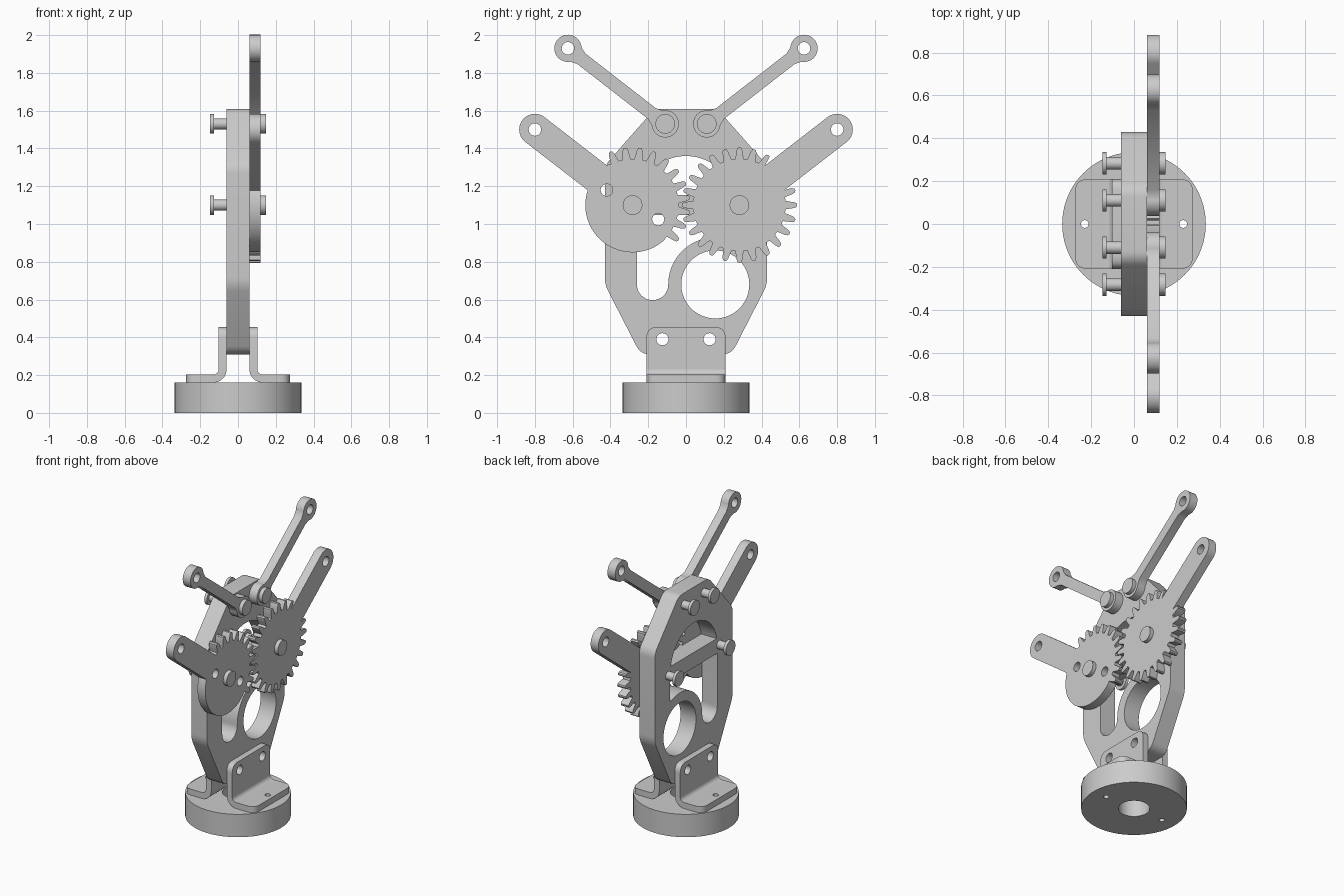
import bpy, bmesh
from math import sin, cos, asin, atan2, radians, degrees, hypot, pi
from mathutils import Matrix, Vector

if "Cube" in bpy.data.objects:
    bpy.data.objects.remove(bpy.data.objects["Cube"], do_unlink=True)

grey = bpy.data.materials.new("plain grey")
grey.use_nodes = True
COLOUR = (0.6, 0.6, 0.6, 1)
grey.diffuse_color = COLOUR
grey.node_tree.nodes["Principled BSDF"].inputs["Base Color"].default_value = COLOUR

# Local drawing plane and extrusion direction for each axis
FRAMES = {
    "x": Matrix(((0, 0, 1, 0), (1, 0, 0, 0), (0, 1, 0, 0), (0, 0, 0, 1))),
    "y": Matrix.Rotation(pi / 2, 4, "X"),
    "z": Matrix.Identity(4),
}


def arc(cx, cy, r, a0, a1, n=24):
    """Points along an arc, angles in degrees."""
    steps = [radians(a0 + (a1 - a0) * i / n) for i in range(n + 1)]
    return [(cx + r * cos(a), cy + r * sin(a)) for a in steps]


def circle(cx, cy, r, n=32):
    return arc(cx, cy, r, 0, 360, n)[:-1]


def rounded(points, radii):
    """Polygon with each corner softened by its own radius."""
    out = []
    for i, (p, r) in enumerate(zip(points, radii)):
        p = Vector(p)
        a = Vector(points[i - 1]) - p
        b = Vector(points[(i + 1) % len(points)]) - p
        if r == 0:
            out.append(tuple(p))
            continue
        a, b = p + a.normalized() * r, p + b.normalized() * r
        for k in range(7):
            t = k / 6
            out.append(tuple(a * (1 - t) ** 2 + p * 2 * t * (1 - t) + b * t * t))
    return out


def prism(loops, low, high, axis="x"):
    """Extrude an outline with holes between two positions on an axis."""
    curve = bpy.data.curves.new("outline", "CURVE")
    curve.dimensions = "2D"
    curve.fill_mode = "BOTH"
    curve.extrude = (high - low) / 2
    for loop in loops:
        spline = curve.splines.new("POLY")
        spline.points.add(len(loop) - 1)
        for point, (u, v) in zip(spline.points, loop):
            point.co = (u, v, 0, 1)
        spline.use_cyclic_u = True
    temp = bpy.data.objects.new("outline", curve)
    mesh = bpy.data.meshes.new_from_object(temp)
    bpy.data.objects.remove(temp)
    bpy.data.curves.remove(curve)
    mesh.transform(FRAMES[axis] @ Matrix.Translation((0, 0, (low + high) / 2)))
    return mesh


def build(name, meshes, mirror=None):
    """Join meshes to one object, optionally mirrored on an axis index."""
    bm = bmesh.new()
    for part in meshes:
        bm.from_mesh(part)
        bpy.data.meshes.remove(part)
    bmesh.ops.remove_doubles(bm, verts=bm.verts, dist=1e-5)
    bmesh.ops.recalc_face_normals(bm, faces=bm.faces)
    mesh = bpy.data.meshes.new(name)
    bm.to_mesh(mesh)
    bm.free()
    mesh.materials.clear()
    mesh.materials.append(grey)
    for face in mesh.polygons:
        face.material_index = 0
    obj = bpy.data.objects.new(name, mesh)
    bpy.context.scene.collection.objects.link(obj)
    bpy.ops.object.select_all(action="DESELECT")
    obj.select_set(True)
    bpy.context.view_layer.objects.active = obj
    bpy.ops.object.shade_smooth_by_angle(angle=radians(30))
    if mirror is not None:
        mod = obj.modifiers.new("mirror", "MIRROR")
        mod.use_axis = [i == mirror for i in range(3)]
        mod.use_mirror_merge = False
    return obj


# Round base with centre bore and screw holes
SCREW = 0.23
build("base", [prism([circle(0, 0, 0.335, 96), circle(0, 0, 0.1),
                      circle(SCREW, 0, 0.018), circle(-SCREW, 0, 0.018)], 0, 0.16, "z")])

# Pair of bent angle brackets
T, BEND, W = 0.042, 0.03, 0.21
bx, bz = 0.06 + T + BEND, 0.16 + T + BEND
bolt_holes = [circle(s * 0.125, 0.39, 0.032) for s in (-1, 1)]
upright = rounded([(-W, bz), (W, bz), (W, 0.455), (-W, 0.455)], [0, 0, 0.06, 0.06])
foot = rounded([(bx, -W), (0.275, -W), (0.275, W), (bx, W)], [0, 0.06, 0.06, 0])
corner = arc(bx, bz, BEND, 180, 270, 10) + arc(bx, bz, BEND + T, 270, 180, 10)
build("brackets", [
    prism([upright] + bolt_holes, 0.06, 0.06 + T),
    prism([foot, circle(SCREW, 0, 0.018)], 0.16, 0.16 + T, "z"),
    prism([corner], -W, W, "y"),
], mirror=0)

# Two stacked body plates with arch, slot and ring openings
half = [(0.24, 0.31), (0.43, 0.68), (0.43, 1.31), (0.165, 1.61)]
body = rounded(half + [(-y, z) for y, z in reversed(half)],
               [0.05, 0.04, 0.04, 0.04] + [0.04, 0.04, 0.04, 0.05])
GY, GZ, BAR = 0.283, 1.1, 0.053
tilt = degrees(asin(BAR / 0.26))
arch = arc(0, GZ, 0.26, tilt, 180 - tilt, 40)
slot = ([(-0.26, GZ - BAR)] + arc(-0.177, 0.68, 0.083, 180, 360)
        + arc(0.155, 0.68, 0.249, 179, 65, 32) + [(0.26, GZ - BAR)])
window = circle(0.155, 0.68, 0.18, 64)
for name, x in (("rear_plate", -0.06), ("front_plate", 0)):
    build(name, [prism([body, arch, slot, window] + bolt_holes, x, x + 0.06)])


# Geared arms: toothed rim whose outline runs out into a round-ended arm
def gear_arm(name, side, teeth, rim, holes):
    cy, reach_y, reach_z, w = side * GY, side * 0.8, 1.5, 0.083
    heading = degrees(atan2(reach_z - GZ, reach_y - cy))
    spread = degrees(asin(w / rim))
    polar = []
    for a in teeth:
        polar += [(a + d, r) for d, r in ((-5.2, 0.245), (-3.9, 0.268), (-3.2, 0.287),
                                          (-1.9, 0.303), (0, 0.306), (1.9, 0.303),
                                          (3.2, 0.287), (3.9, 0.268), (5.2, 0.245))]
    if len(teeth) < 24:
        polar += [(a, rim) for a in range(int(teeth[-1]) + 8, int(teeth[0]) + 352, 3)]
    # Keep rim points outside the arm, ordered onward from the arm
    kept = sorted(((a - heading) % 360, r) for a, r in polar)
    kept = [(a, r) for a, r in kept if spread < a < 360 - spread]
    outline = [(cy + r * cos(radians(a + heading)), GZ + r * sin(radians(a + heading)))
               for a, r in [(spread, rim)] + kept + [(360 - spread, rim)]]
    outline += arc(reach_y, reach_z, w, heading - 90, heading + 90)
    build(name, [prism([outline, circle(reach_y, reach_z, 0.033)] + holes, 0.06, 0.12)])


gear_arm("full_gear_arm", 1, [15 * i for i in range(24)], 0.25, [])
gear_arm("sector_gear_arm", -1, [15 * i - 37.5 for i in range(11)], 0.25,
         [circle(-0.42, 1.18, 0.032), circle(-0.147, 1.025, 0.032)])

# Slim upper links with an eye at each end
LY, LZ, EY, EZ = 0.11, 1.53, 0.625, 1.93
length, angle = hypot(EY - LY, EZ - LZ), atan2(EZ - LZ, EY - LY)
link = ([(0.09, 0.035)] + arc(0, 0, 0.072, 42, 318, 36) + [(0.09, -0.035)]
        + [(length - 0.09, -0.035)] + arc(length, 0, 0.072, -138, 138, 36)
        + [(length - 0.09, 0.035)])
link = [(LY + u * cos(angle) - v * sin(angle), LZ + u * sin(angle) + v * cos(angle))
        for u, v in link]
build("upper_links", [prism([link, circle(EY, EZ, 0.033)], 0.06, 0.12)], mirror=1)

# Headed pivot pins through the gears and links
for name, y, z in (("gear_pins", GY, GZ), ("link_pins", LY, LZ)):
    build(name, [prism([circle(y, z, r)], low, high) for r, low, high in
                 ((0.052, 0.12, 0.147), (0.029, -0.128, 0.12), (0.052, -0.148, -0.128))],
          mirror=1)
